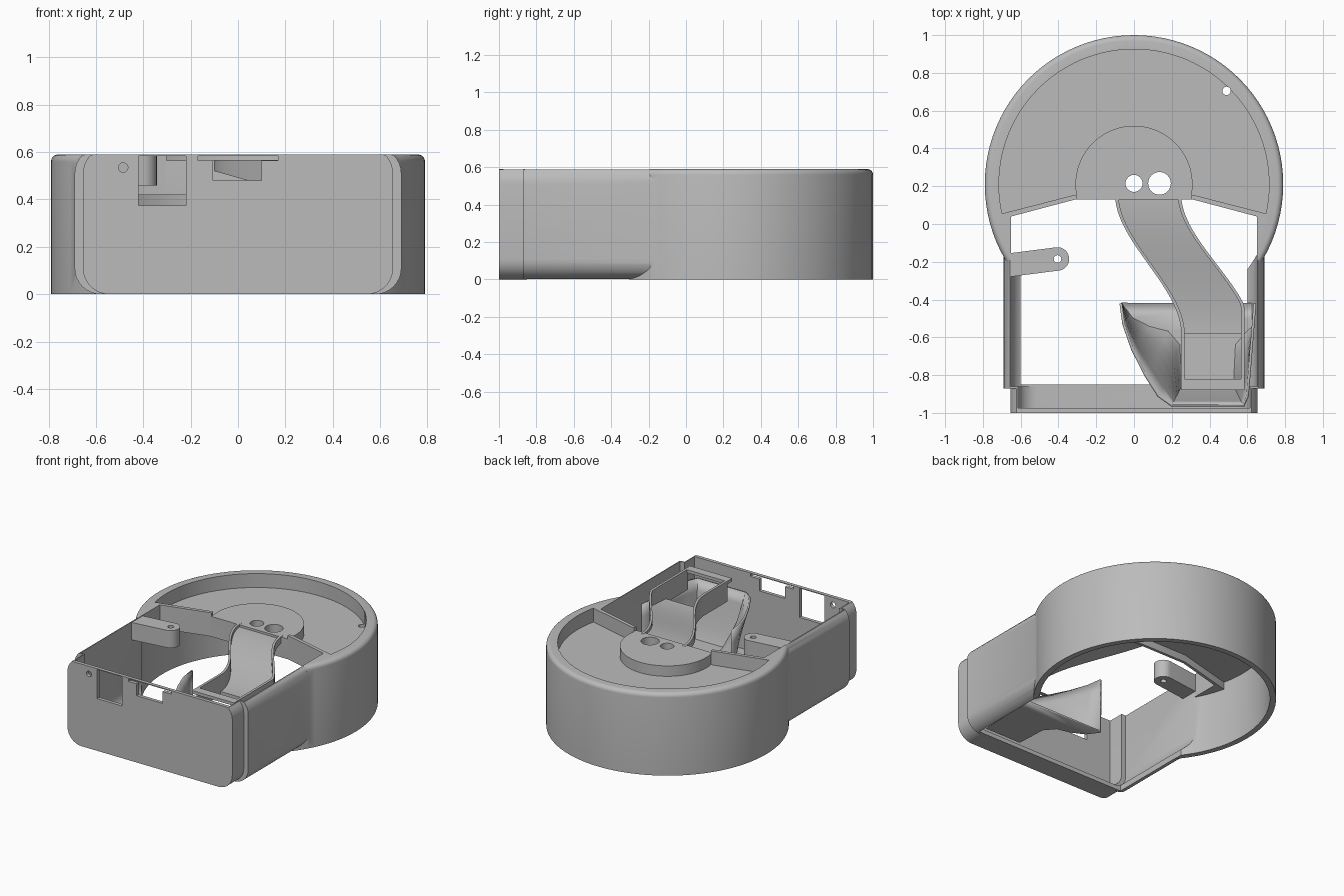
import bpy, bmesh
from math import sin, cos, pi, radians

if "Cube" in bpy.data.objects:
    bpy.data.objects.remove(bpy.data.objects["Cube"])

grey = bpy.data.materials.new("plain grey")
grey.use_nodes = True
grey.diffuse_color = (0.5, 0.5, 0.5, 1)
grey.node_tree.nodes["Principled BSDF"].inputs["Base Color"].default_value = (0.5, 0.5, 0.5, 1)

CY, TOP = 0.21, 0.59      # drum centre and overall height


def finish(name, bm):
    bmesh.ops.recalc_face_normals(bm, faces=bm.faces)
    me = bpy.data.meshes.new(name)
    bm.to_mesh(me)
    bm.free()
    ob = bpy.data.objects.new(name, me)
    bpy.context.collection.objects.link(ob)
    me.materials.append(grey)
    return ob


def extrude(name, pts, lo, hi, axis="z", bevel=0):
    """Prism from a 2D outline: (x, y) along z, or (x, z) along y."""
    bm = bmesh.new()
    place = (lambda p, d: (p[0], p[1], d)) if axis == "z" else (lambda p, d: (p[0], d, p[1]))
    a = [bm.verts.new(place(p, lo)) for p in pts]
    b = [bm.verts.new(place(p, hi)) for p in pts]
    bm.faces.new(a)
    rim = bm.faces.new(b)
    for i in range(len(pts)):
        j = (i + 1) % len(pts)
        bm.faces.new((a[i], a[j], b[j], b[i]))
    if bevel:
        bmesh.ops.recalc_face_normals(bm, faces=bm.faces)
        bmesh.ops.bevel(bm, geom=list(rim.edges), offset=bevel, segments=5,
                        profile=0.5, affect="EDGES")
    return finish(name, bm)


def arc(cx, cy, r, a0, a1, n):
    return [(cx + r * cos(radians(a0 + (a1 - a0) * i / n)),
             cy + r * sin(radians(a0 + (a1 - a0) * i / n))) for i in range(n + 1)]


def disc(r, cx=0, cy=CY, n=96):
    return arc(cx, cy, r, 0, 360, n)[:-1]


def section(half, z0, z1, r, cap=9):
    """Rounded rectangle, cut off flat at height cap."""
    pts = []
    for sx, z, a in ((1, z0 + r, -90), (1, z1 - r, 0), (-1, z1 - r, 90), (-1, z0 + r, 180)):
        pts += arc(sx * (half - r), z, r, a, a + 90, 8)
    return [(x, min(z, cap)) for x, z in pts]


def rect(x0, x1, y0, y1):
    return [(x0, y0), (x1, y0), (x1, y1), (x0, y1)]


def combine(ob, other, op):
    mod = ob.modifiers.new("bool", "BOOLEAN")
    mod.operation, mod.solver, mod.object = op, "EXACT", other
    bpy.context.view_layer.objects.active = ob
    bpy.ops.object.modifier_apply(modifier=mod.name)
    bpy.data.objects.remove(other)


def smooth(ob, angle=30):
    bpy.ops.object.select_all(action="DESELECT")
    ob.select_set(True)
    bpy.context.view_layer.objects.active = ob
    bpy.ops.object.shade_smooth_by_angle(angle=radians(angle))


# Housing: drum, box and front block
housing = extrude("housing", disc(0.79), 0, TOP, bevel=0.03)
combine(housing, extrude("box", section(0.69, 0, 0.62, 0.11, TOP), -0.87, 0.1, "y"), "UNION")
combine(housing, extrude("front", section(0.655, 0, 0.62, 0.11, TOP), -1, -0.8, "y"), "UNION")

# Deck pan outline, leaving the boss and the thin front wall standing
pan = arc(0, CY, 0.715, -12.5, 192.5, 72) + [(-0.33, 0.15)] \
    + arc(0, CY, 0.31, 191, -11, 40) + [(0.33, 0.15)]
under = arc(0, CY, 0.75, -13, 193, 72) + [(-0.31, 0.15), (0.31, 0.15)]
mouth = [(-0.65, -0.15), (0.65, -0.15), (0.65, 0.04), (0.31, 0.13), (-0.31, 0.13), (-0.65, 0.04)]
cutters = [
    extrude("drum_cavity", disc(0.75), -1, 0.42),
    extrude("under_deck", under, 0.3, 0.472),
    extrude("pan", pan, 0.49, 1),
    extrude("boss_top", arc(0, CY, 0.312, -16, 196, 40), 0.565, 1),
    extrude("mouth", mouth, -1, 1),
    extrude("box_cavity", section(0.65, 0.03, 1, 0.1), -0.86, -0.1, "y"),
    extrude("front_cavity", section(0.615, 0.03, 1, 0.1), -0.975, -0.8, "y"),
    extrude("floor_hole", rect(-0.6, 0.6, -0.85, -0.1), -1, 0.13),
    extrude("axle_hole", disc(0.045, 0, 0.215, 32), 0, 1),
    extrude("drop_hole", disc(0.06, 0.135, 0.215, 32), 0, 1),
    extrude("pin_hole", disc(0.022, 0.49, 0.705, 24), 0, 1),
    extrude("socket", rect(-0.42, -0.22, 0.375, 0.584), -1.1, -0.9, "y"),
    extrude("wide_notch", rect(-0.17, 0.17, 0.565, 0.584), -1.1, -0.9, "y"),
    extrude("deep_notch", rect(-0.105, 0.1, 0.48, 0.58), -1.1, -0.9, "y"),
    extrude("screw_hole", disc(0.02, -0.485, 0.535, 24), -1.1, -0.9, "y"),
]
for c in cutters:
    combine(housing, c, "DIFFERENCE")
smooth(housing)

# Mounting lug on the side wall
lug = extrude("mounting_lug", [(-0.66, -0.28)] + arc(-0.405, -0.185, 0.062, -83, 97, 16)
              + [(-0.66, -0.155)], 0.46, 0.585)
combine(lug, extrude("lug_hole", disc(0.02, -0.405, -0.185, 24), 0, 1), "DIFFERENCE")
smooth(lug)

# Curved chute: a U section swept along an S path
bm = bmesh.new()
rows = []
N = 28
for i in range(N + 1):
    t = i / N
    s = t * t * (3 - 2 * t)
    y = 0.155 - 0.735 * t
    x0, x1 = -0.1 + 0.35 * s, 0.25 + 0.335 * min(1, 1.12 * s)
    floor, rim, w = 0.55 - 0.1 * s, 0.567, 0.018
    outline = [(x0, floor - 0.03), (x0, rim), (x0 + w, rim), (x0 + w, floor),
               (x1 - w, floor), (x1 - w, rim), (x1, rim), (x1, floor - 0.03)]
    rows.append([bm.verts.new((x, y, z)) for x, z in outline])
for a, b in zip(rows, rows[1:]):
    for k in range(8):
        bm.faces.new((a[k], a[(k + 1) % 8], b[(k + 1) % 8], b[k]))
bm.faces.new(rows[0])
bm.faces.new(rows[-1])
smooth(finish("chute", bm))

# Collar past the chute end: two side walls and a cross bar
for side, x in (("right", 0.25), ("left", 0.567)):
    extrude(side + "_collar_wall", rect(x, x + 0.018, -0.83, -0.575), 0.42, 0.567)
extrude("collar_bar", rect(0.25, 0.585, -0.88, -0.82), 0.545, 0.567)

# Flared scoop: floor and leaning wall that turn the drop back under the chute
rim = [(-0.07, -0.42), (-0.055, -0.53), (-0.01, -0.66), (0.06, -0.8), (0.13, -0.91), (0.2, -0.96)]
base = [(-0.07, -0.42), (-0.01, -0.5), (0.08, -0.545), (0.18, -0.57), (0.24, -0.64), (0.25, -0.86)]
AXIS = 0.39


def both_sides(pts):
    """Mirror the outline, kept inside the housing wall."""
    return pts + [(min(0.64 + 0.08 * (y + 0.42), 2 * AXIS - x), y) for x, y in reversed(pts)]


bm = bmesh.new()
rim, base = both_sides(rim), both_sides(base)
rows = []
STEPS = 6
for i in range(STEPS + 1):
    k = i / STEPS
    z = 0.06 + 0.39 * k ** 1.3
    rows.append([bm.verts.new((p[0] + (q[0] - p[0]) * k, p[1] + (q[1] - p[1]) * k, z))
                 for p, q in zip(base, rim)])
bm.faces.new(rows[0])
for a, b in zip(rows, rows[1:]):
    for k in range(len(a) - 1):
        bm.faces.new((a[k], a[k + 1], b[k + 1], b[k]))
scoop = finish("scoop", bm)
mod = scoop.modifiers.new("thickness", "SOLIDIFY")
mod.thickness, mod.offset = 0.014, 0
smooth(scoop, 40)
